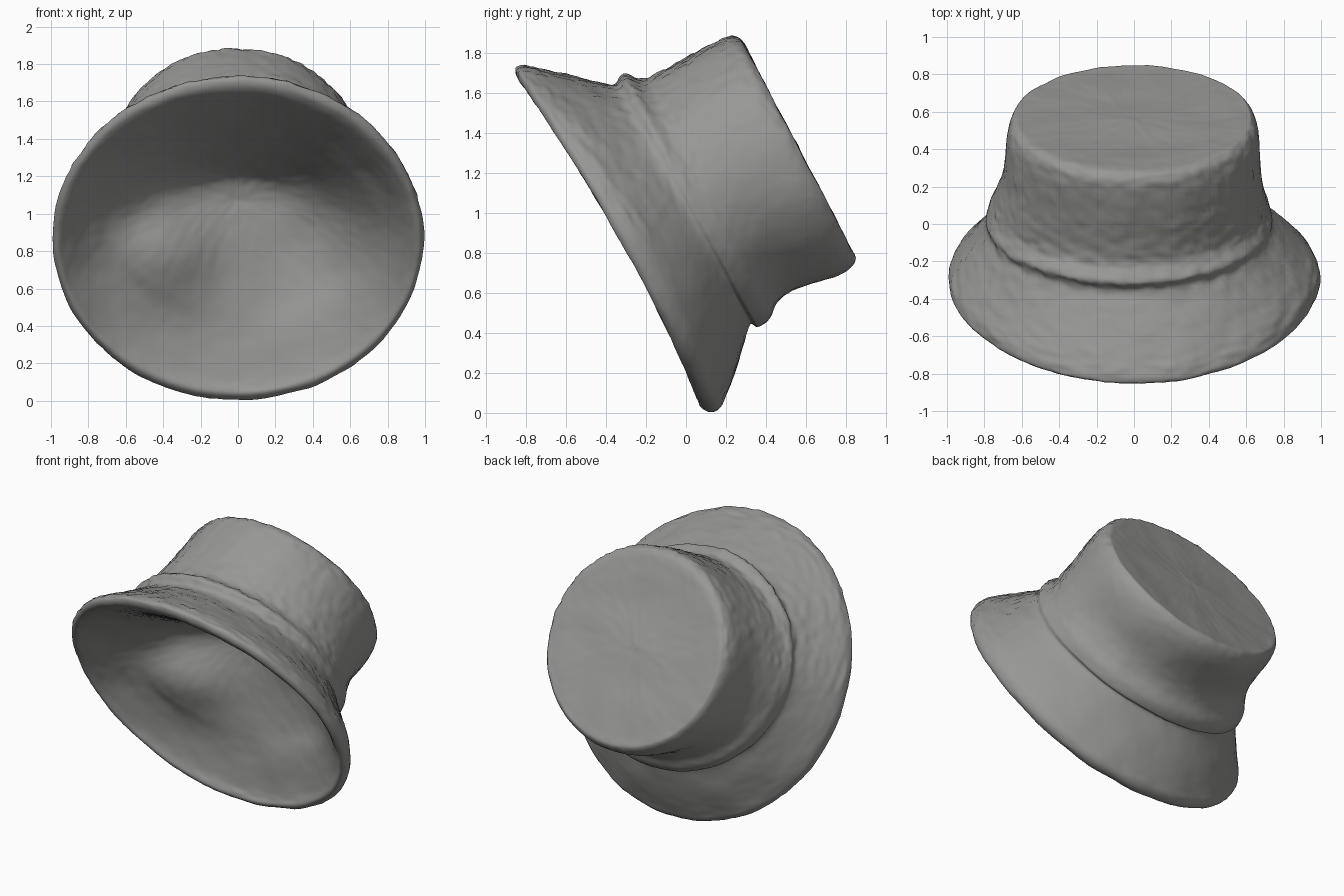
import bpy, bmesh, math
from mathutils import Vector, noise

if "Cube" in bpy.data.objects:
    bpy.data.objects.remove(bpy.data.objects["Cube"])

SEG, SUB = 160, 7

# Hat cross-section as tilted ellipses: top y, top z, bottom y, bottom z, half width, x shift
RINGS = [
    (0.56, 1.34, 0.57, 1.31, 0.02, 0),    # crown plate centre
    (0.42, 1.58, 0.70, 1.06, 0.28, 0),
    (0.325, 1.78, 0.82, 0.83, 0.57, 0),   # crown plate edge
    (0.265, 1.875, 0.845, 0.755, 0.64, -0.005),
    (0.18, 1.87, 0.76, 0.685, 0.675, -0.005),
    (0.00, 1.775, 0.55, 0.62, 0.69, -0.01),   # crown wall
    (-0.15, 1.69, 0.46, 0.555, 0.72, -0.02),
    (-0.23, 1.665, 0.42, 0.47, 0.745, -0.025),  # band fold
    (-0.31, 1.69, 0.36, 0.43, 0.765, -0.025),
    (-0.37, 1.64, 0.315, 0.435, 0.77, -0.025),  # brim root
    (-0.55, 1.68, 0.26, 0.24, 0.86, -0.01),
    (-0.72, 1.72, 0.20, 0.09, 0.95, 0),
    (-0.80, 1.735, 0.17, 0.025, 0.985, 0),   # rolled rim
    (-0.85, 1.725, 0.12, 0.005, 0.99, 0),
    (-0.84, 1.67, 0.07, 0.04, 0.96, 0),
    (-0.75, 1.605, 0.09, 0.12, 0.905, 0),
    (-0.52, 1.48, 0.10, 0.32, 0.79, 0),      # shallow hollow inside
    (-0.27, 1.36, 0.10, 0.52, 0.63, 0),
    (-0.07, 1.27, 0.11, 0.74, 0.45, 0),
    (0.07, 1.19, 0.12, 0.95, 0.22, 0),
    (0.12, 1.09, 0.125, 1.07, 0.02, 0),
]
HOLLOW_START = 15 * SUB


def smooth_rings(rings):
    """Catmull-Rom interpolation between the rings."""
    out, n = [], len(rings)
    for i in range(n - 1):
        a, b, c, d = (rings[min(max(i + k, 0), n - 1)] for k in (-1, 0, 1, 2))
        for s in range(SUB):
            t = s / SUB
            out.append([0.5 * (2 * q + (r - p) * t + (2 * p - 5 * q + 4 * r - u) * t * t
                               + (3 * q - p - 3 * r + u) * t ** 3)
                        for p, q, r, u in zip(a, b, c, d)])
    return out + [list(rings[-1])]


def lump(co, x, z, radius):
    return math.exp(-((co.x - x) ** 2 + (co.z - z) ** 2) / radius ** 2)


bm = bmesh.new()
loops = []
for i, (ty, tz, by, bz, w, dx) in enumerate(smooth_rings(RINGS)):
    mid = Vector((dx, (ty + by) / 2, (tz + bz) / 2))
    half = Vector((0, (ty - by) / 2, (tz - bz) / 2))
    sweep = 0.06 * min(max((w - 0.76) / 0.2, 0), 1)   # brim sides swept back
    loop = []
    for k in range(SEG):
        a = 2 * math.pi * k / SEG
        side = math.sin(a)
        co = mid + half * math.cos(a) + Vector((w * side, sweep * side * side, 0))
        if i > HOLLOW_START:   # dents in the hollow: raised left, deeper right
            fade = min(1, (0.905 - w) / 0.25)
            co.y += fade * (0.06 * lump(co, 0.40, 0.70, 0.35)
                            - 0.13 * lump(co, -0.38, 0.80, 0.25))
        loop.append(bm.verts.new(co))
    loops.append(loop)
for p, q in zip(loops, loops[1:]):
    for k in range(SEG):
        m = (k + 1) % SEG
        bm.faces.new((p[k], p[m], q[m], q[k]))
bm.faces.new(loops[0])
bm.faces.new(loops[-1])
bmesh.ops.recalc_face_normals(bm, faces=bm.faces)
bm.normal_update()

# Fleece: soft lumps everywhere, stronger curls on upward-facing cloth
moves = []
for v in bm.verts:
    n = v.normal
    curl = 0.010 if n.z > 0.3 and n.y < 0.6 else 0.003
    moves.append(n * (0.006 * noise.noise(v.co * 5) + curl * noise.noise(v.co * 24)))
for v, d in zip(bm.verts, moves):
    v.co += d
    v.co.z = max(v.co.z, 0)

mesh = bpy.data.meshes.new("bucket_hat")
bm.to_mesh(mesh)
bm.free()
hat = bpy.data.objects.new("bucket_hat", mesh)
bpy.context.collection.objects.link(hat)

grey = bpy.data.materials.new("grey fleece")
grey.diffuse_color = (0.31, 0.315, 0.30, 1)
grey.use_nodes = True
grey.node_tree.nodes["Principled BSDF"].inputs["Base Color"].default_value = grey.diffuse_color
mesh.materials.append(grey)

bpy.context.view_layer.objects.active = hat
hat.select_set(True)
bpy.ops.object.shade_smooth_by_angle(angle=math.radians(60))
